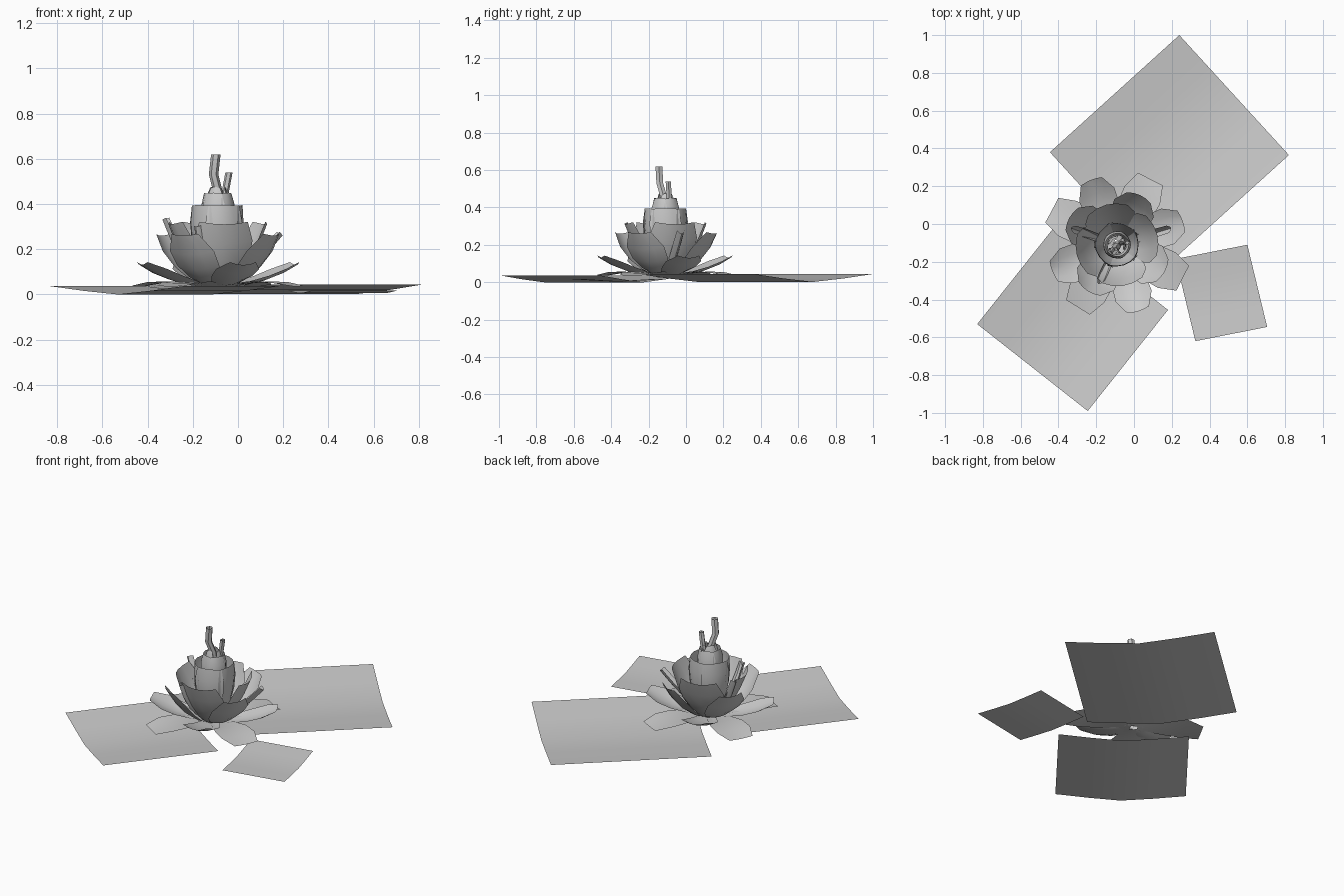
import bpy
import bmesh
import math
from mathutils import Vector

cube = bpy.data.objects.get("Cube")
if cube:
    bpy.data.objects.remove(cube, do_unlink=True)

# One plain grey for the whole plant
GREY = (0.6, 0.6, 0.6, 1)
grey = bpy.data.materials.new("soft grey")
grey.use_nodes = True
grey.diffuse_color = GREY
grey.node_tree.nodes["Principled BSDF"].inputs["Base Color"].default_value = GREY

CENTRE = Vector((-0.09, -0.11, 0))


def sheet(name, rows):
    """Skin a grid of points as a thin open surface."""
    bm = bmesh.new()
    grid = [[bm.verts.new(p) for p in row] for row in rows]
    for low, high in zip(grid, grid[1:]):
        for i in range(len(low) - 1):
            bm.faces.new((low[i], low[i + 1], high[i + 1], high[i]))
    mesh = bpy.data.meshes.new(name)
    bm.to_mesh(mesh)
    bm.free()
    mesh.materials.append(grey)
    mesh.shade_smooth()
    mesh.set_sharp_from_angle(angle=math.radians(35))
    obj = bpy.data.objects.new(name, mesh)
    bpy.context.collection.objects.link(obj)
    return obj


def petal(name, angle, path, width, curl, root=0.35, tip=0.65):
    """Petal along a (radius, height) curve, cupped by curl."""
    a = math.radians(angle)
    out = Vector((math.cos(a), math.sin(a), 0))
    side = Vector((-out.y, out.x, 0))
    p0, p1, p2 = (Vector(p) for p in path)
    spread = (root, (root + 1) / 2, 0.95, 1, tip)
    rows = []
    for k, w in enumerate(spread):
        v = k / (len(spread) - 1)
        p = p0 * (1 - v) ** 2 + p1 * 2 * v * (1 - v) + p2 * v * v
        t = ((p1 - p0) * (1 - v) + (p2 - p1) * v).normalized()
        half = width * w / 2
        row = []
        for i in range(5):
            u = i / 2 - 1
            lift = curl * half * u * u
            row.append(CENTRE + out * (p.x - t.y * lift)
                       + side * (-u * half)
                       + Vector((0, 0, p.y + t.x * lift)))
        rows.append(row)
    return sheet(name, rows)


def pad(name, a, b, c, base, fold):
    """Floating leaf: outer edge a-b, inner corner c next to a, long edges raised."""
    a, b, c = (Vector((*p, 0)) for p in (a, b, c))
    rows = []
    for v in (0, 0.5, 1):
        row = []
        for i in range(5):
            t = i / 4
            z = base + fold * abs(2 * t - 1) ** 1.2
            row.append(a + (b - a) * t + (c - a) * v + Vector((0, 0, z)))
        rows.append(row)
    return sheet(name, rows)


def stalk(name, points, radius):
    """Rolled stalk through the given offsets from the flower centre."""
    rows = []
    for p in points:
        rows.append([CENTRE + Vector(p) + Vector((math.cos(k * math.tau / 6),
                                                  math.sin(k * math.tau / 6), 0)) * radius
                     for k in range(7)])
    return sheet(name, rows)


# Floating leaves
pad("back_leaf", (0.24, 1.0), (0.82, 0.365), (-0.445, 0.38), 0.002, 0.042)
pad("front_leaf", (-0.83, -0.53), (-0.245, -0.99), (-0.405, 0.005), 0.0, 0.036)
pad("small_leaf", (0.6, -0.11), (0.705, -0.545), (0.22, -0.185), 0.005, 0.012)

# Rings of petals: angles, path, width, curl, root and tip width
rings = {
    "flat_petal": ((63, 152, 238, 333), ((0.02, 0.025), (0.2, 0.075), (0.39, 0.035)),
                   0.21, 0.05, 0.35, 0.7),
    "low_petal": ((20, 112, 203, 288), ((0.03, 0.03), (0.23, 0.04), (0.37, 0.13)),
                  0.2, 0.25, 0.4, 0.6),
    "outer_cup_petal": ((65, 150, 238, 330), ((0.05, 0.03), (0.19, 0.07), (0.29, 0.26)),
                        0.23, 0.25, 0.4, 0.6),
    "inner_cup_petal": ((15, 105, 195, 278), ((0.06, 0.035), (0.15, 0.12), (0.22, 0.31)),
                        0.27, 0.3, 0.45, 0.8),
    "bud_petal": (range(0, 360, 72), ((0.06, 0.05), (0.13, 0.25), (0.11, 0.395)),
                  0.17, 0.3, 0.5, 0.85),
    "bud_heart_petal": (range(36, 396, 72), ((0.05, 0.2), (0.09, 0.36), (0.06, 0.45)),
                        0.1, 0.3, 0.6, 0.7),
    "core_petal": (range(10, 370, 120), ((0.04, 0.3), (0.06, 0.42), (0.035, 0.475)),
                   0.07, 0.4, 0.7, 0.6),
}
for name, (angles, path, width, curl, root, tip) in rings.items():
    for n, angle in enumerate(angles, 1):
        petal(f"{name}_{n}", angle, path, width, curl, root, tip)

# Narrow rolled petals between the rings
for n, (angle, r, z) in enumerate(((160, 0.26, 0.33), (17, 0.3, 0.26), (245, 0.23, 0.3)), 1):
    petal(f"rolled_petal_{n}", angle, ((0.07, 0.05), (0.18, 0.12), (r, z)),
          0.045, 1.3, 0.8, 0.9)

# Twisted stalks at the crown
stalk("tall_stalk", ((0.0, 0.0, 0.36), (0.0, -0.01, 0.46), (-0.018, -0.03, 0.53),
                     (-0.008, -0.035, 0.62)), 0.021)
stalk("short_stalk", ((0.02, 0.01, 0.36), (0.035, 0.02, 0.46), (0.05, 0.015, 0.54)), 0.016)
